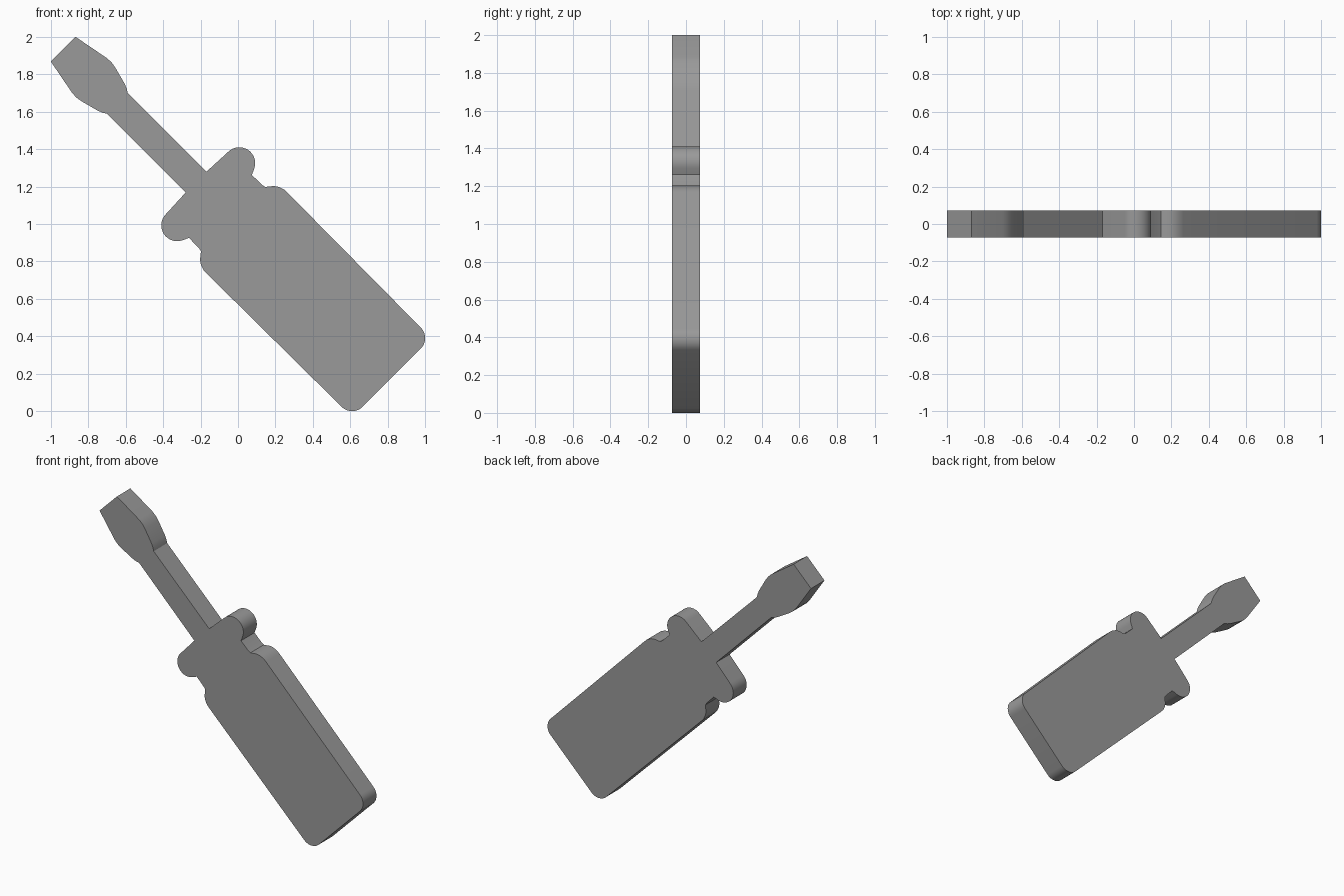
import bpy, bmesh
from math import sin, cos, radians

if "Cube" in bpy.data.objects:
    bpy.data.objects.remove(bpy.data.objects["Cube"])

HALF_DEPTH = 0.073


def arc(cx, cz, r, a0, a1, n):
    """Points on a circular arc, angles in degrees."""
    out = []
    for i in range(n + 1):
        a = radians(a0 + (a1 - a0) * i / n)
        out.append((cx + r * cos(a), cz + r * sin(a)))
    return out


# Upper-right half of the outline, from tip to handle end
half = []
# flat blade
half += [(-0.868, 2.0), (-0.70, 1.886), (-0.675, 1.863), (-0.655, 1.835),
         (-0.605, 1.748), (-0.594, 1.722), (-0.589, 1.699)]
# shaft meets guard
half += [(-0.168, 1.28)]
# rounded guard
half += arc(0.007, 1.325, 0.085, 135, -20, 14)
half += [(0.074, 1.262)]
# neck and handle shoulder
half += [(0.128, 1.21), (0.145, 1.198), (0.165, 1.2), (0.19, 1.203),
         (0.215, 1.199), (0.245, 1.185), (0.264, 1.168)]
# rounded handle end
half += arc(0.92, 0.39, 0.08, 45, -45, 10)

# Mirror across the tool axis x + z = 1
outline = half + [(1 - z, 1 - x) for x, z in reversed(half)]

# Extrude the outline through y
bm = bmesh.new()
face = bm.faces.new([bm.verts.new((x, -HALF_DEPTH, z)) for x, z in outline])
ext = bmesh.ops.extrude_face_region(bm, geom=[face], use_keep_orig=True)
moved = [g for g in ext["geom"] if isinstance(g, bmesh.types.BMVert)]
bmesh.ops.translate(bm, verts=moved, vec=(0, 2 * HALF_DEPTH, 0))
bmesh.ops.recalc_face_normals(bm, faces=bm.faces[:])
mesh = bpy.data.meshes.new("screwdriver")
bm.to_mesh(mesh)
bm.free()

# Dark grey finish
grey = bpy.data.materials.new("dark_grey")
grey.diffuse_color = (0.32, 0.32, 0.32, 1)
grey.use_nodes = True
grey.node_tree.nodes["Principled BSDF"].inputs["Base Color"].default_value = grey.diffuse_color
mesh.materials.append(grey)

tool = bpy.data.objects.new("screwdriver", mesh)
bpy.context.collection.objects.link(tool)
bpy.context.view_layer.objects.active = tool
tool.select_set(True)
bpy.ops.object.shade_smooth_by_angle(angle=radians(30))
